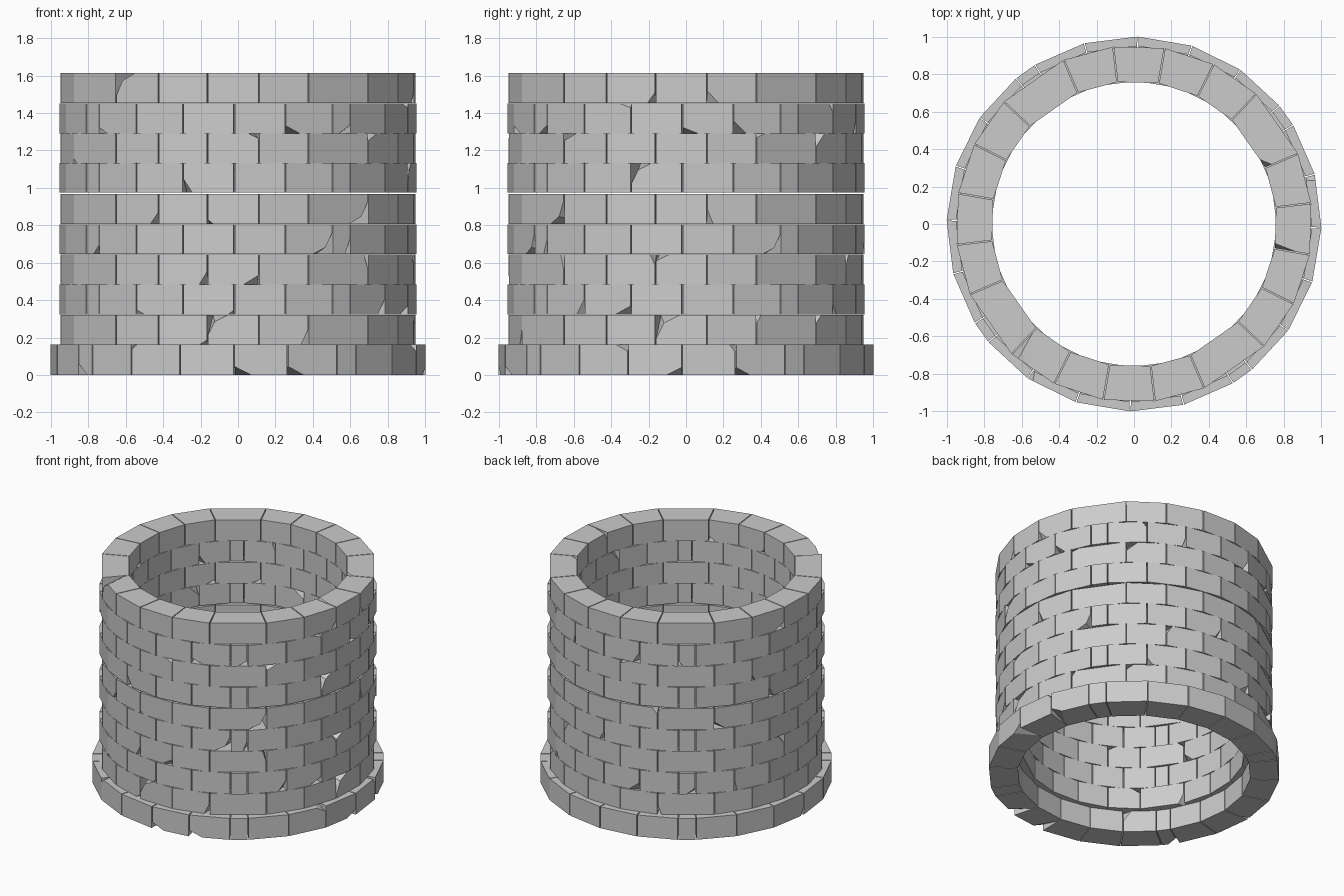
import bpy, bmesh, math, random
from mathutils import Vector

if "Cube" in bpy.data.objects:
    bpy.data.objects.remove(bpy.data.objects["Cube"])

random.seed(4)

# Joint angles (degrees from the front) repeated in every quarter
PLAIN = [-43.2, -26.5, -9.9, 6.7, 23.2, 46.8]
OFFSET = [-34.6, -18.0, -1.2, 15.4, 31.9, 39.0, 55.4]
GAP = 0.003
H = 0.1595

# Large chips: (course, quarter, stone) -> (side, vertical, size)
CHIPS = {
    (0, 0, 2): (-1, -1, .09), (0, 0, 3): (-1, -1, .09), (0, 1, 1): (1, -1, .08),
    (0, 1, 3): (-1, -1, .08), (1, 0, 2): (-1, 1, .11), (1, 1, 2): (-1, 1, .13),
    (2, 1, 0): (1, -1, .09), (4, 0, 3): (1, -1, .11), (4, 1, 3): (1, -1, .10),
    (5, 0, 4): (1, -1, .12), (6, 1, 1): (-1, 1, .11), (7, 0, 2): (1, 1, .05),
    (8, 0, 3): (-1, -1, .08), (9, 0, 0): (-1, 1, .12),
}


def polar(r, a, z):
    return Vector((r * math.sin(a), -r * math.cos(a), z))


def cut(bm, corner, t, v, w):
    """Slice one corner off a stone with a plane through three offsets."""
    p, q, r = corner + t, corner + v, corner + w
    n = (q - p).cross(r - p).normalized()
    if n.dot(corner - p) < 0:
        n = -n
    geom = bm.verts[:] + bm.edges[:] + bm.faces[:]
    bmesh.ops.bisect_plane(bm, geom=geom, plane_co=p, plane_no=n, clear_outer=True)
    bmesh.ops.holes_fill(bm, edges=[e for e in bm.edges if e.is_boundary], sides=0)


def stone(a0, a1, r0, r1, z0, z1, chip):
    """Flat-sided wedge stone with chipped corners."""
    bm = bmesh.new()
    ring = [(r0, a0 + GAP / r0), (r1, a0 + GAP / r1), (r1, a1 - GAP / r1), (r0, a1 - GAP / r0)]
    low = [bm.verts.new(polar(r, a, z0)) for r, a in ring]
    high = [bm.verts.new(polar(r, a, z1)) for r, a in ring]
    bm.faces.new(low[::-1])
    bm.faces.new(high)
    for i in range(4):
        j = (i + 1) % 4
        bm.faces.new((low[i], low[j], high[j], high[i]))

    def corner(side, vert, radial):
        k = {(-1, -1): 0, (-1, 1): 1, (1, 1): 2, (1, -1): 3}[(side, radial)]
        r, a = ring[k]
        other = ring[{0: 3, 3: 0, 1: 2, 2: 1}[k]]
        p = polar(r, a, z1 if vert > 0 else z0)
        t = (polar(*other, p.z) - p).normalized()
        return p, t, Vector((0, 0, -vert)), polar(-radial, a, 0)

    if chip:
        side, vert, s = chip
        p, t, v, w = corner(side, vert, 1)
        cut(bm, p, t * s, v * s * .5, w * .16)
        if s > .095:
            cut(bm, p, t * s * .5, v * s, w * .16)
    elif random.random() < .4:
        p, t, v, w = corner(random.choice((-1, 1)), random.choice((-1, 1)), random.choice((1, 1, -1)))
        cut(bm, p, t * random.uniform(.02, .08), v * random.uniform(.02, .08), w * random.uniform(.03, .12))
    bmesh.ops.recalc_face_normals(bm, faces=bm.faces[:])
    me = bpy.data.meshes.new("stone")
    bm.to_mesh(me)
    bm.free()
    return me


def course(n):
    """One ring of stones, joined into a single object."""
    angles = PLAIN if n % 2 else OFFSET
    k = 1.05 if n == 0 else 1.0
    z0 = n * 0.1615 + (0.006 if n == 6 else 0)
    z1 = z0 + H - (0.002 if n == 6 else 0)
    z1 = z1 + .003 if n == 0 else z1
    ring = bmesh.new()
    for q in range(4):
        for i in range(len(angles) - 1):
            a0, a1 = (math.radians(a + 90 * q) for a in angles[i:i + 2])
            me = stone(a0, a1, .764 * k, .954 * k, z0, z1, CHIPS.get((n, q, i)))
            ring.from_mesh(me)
            bpy.data.meshes.remove(me)
    name = "base_course" if n == 0 else f"wall_course_{n}"
    mesh = bpy.data.meshes.new(name)
    ring.to_mesh(mesh)
    ring.free()
    bpy.context.collection.objects.link(bpy.data.objects.new(name, mesh))


# Stacked stone courses, the wider base first
for n in range(10):
    course(n)
